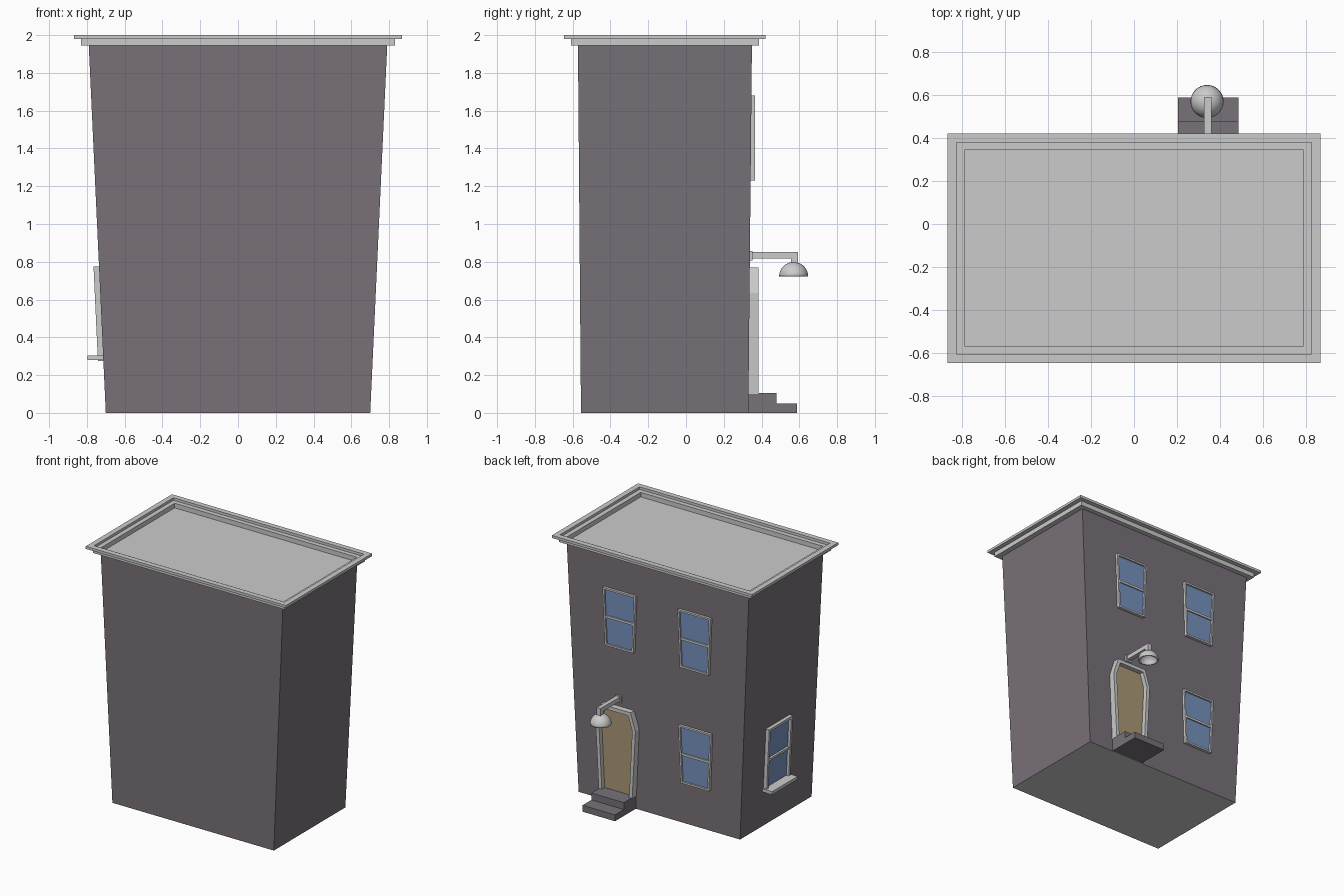
import bpy, bmesh, math
from mathutils import Vector

if "Cube" in bpy.data.objects:
    bpy.data.objects.remove(bpy.data.objects["Cube"])


def material(name, rgb):
    m = bpy.data.materials.new(name)
    m.diffuse_color = (*rgb, 1)
    m.use_nodes = True
    m.node_tree.nodes["Principled BSDF"].inputs["Base Color"].default_value = m.diffuse_color
    return m


WALL = material("wall_paint", (0.19, 0.168, 0.19))
GLASS = material("window_glass", (0.18, 0.29, 0.52))
DOOR = material("door_paint", (0.41, 0.32, 0.18))
PLAIN = material("plain_grey", (0.8, 0.8, 0.8))


def finish(name, bm, mat=None):
    bmesh.ops.recalc_face_normals(bm, faces=bm.faces)
    me = bpy.data.meshes.new(name)
    bm.to_mesh(me)
    bm.free()
    ob = bpy.data.objects.new(name, me)
    bpy.context.collection.objects.link(ob)
    if mat:
        me.materials.append(mat)
    return ob


def loft(name, loops, mat=None, ring=False):
    """Skin equal-length loops; either cap the ends or close into a ring."""
    bm = bmesh.new()
    vs = [[bm.verts.new(p) for p in lp] for lp in loops]
    n = len(vs[0])
    pairs = list(zip(vs, vs[1:])) + ([(vs[-1], vs[0])] if ring else [])
    for a, b in pairs:
        for i in range(n):
            j = (i + 1) % n
            bm.faces.new((a[i], a[j], b[j], b[i]))
    if not ring:
        bm.faces.new(vs[0])
        bm.faces.new(vs[-1])
    return finish(name, bm, mat)


def box(name, x0, x1, y0, y1, z0, z1, mat=None):
    return loft(name, [rect(x0, x1, y0, y1, z) for z in (z0, z1)], mat)


def rect(x0, x1, y0, y1, z):
    return [(x0, y0, z), (x1, y0, z), (x1, y1, z), (x0, y1, z)]


def inset(pts, d):
    """Offset a clockwise convex outline inwards by d."""
    out = []
    for i, p in enumerate(pts):
        p = Vector(p)
        e1 = (p - Vector(pts[i - 1])).normalized()
        e2 = (Vector(pts[(i + 1) % len(pts)]) - p).normalized()
        n1, n2 = Vector((e1.y, -e1.x)), Vector((e2.y, -e2.x))
        out.append(tuple(p + (n1 + n2) * d / (1 + n1.dot(n2))))
    return out


# Surface coordinates: u across, z up, w out of the wall
def back_wall(u, z, w):
    return (u, 0.33 + w, z)


def left_wall(u, z, w):
    return (-0.70 - 0.0463 * z - w, u, z)


def extrude(name, pts, place, w0, w1, mat=None):
    return loft(name, [[place(u, z, w) for u, z in pts] for w in (w0, w1)], mat)


def window(name, place, c, z0, z1, h0, h1, glass_w, front_w, border):
    outer = [(c - h0, z0), (c - h1, z1), (c + h1, z1), (c + h0, z0)]
    inner = inset(outer, border)
    loops = [(outer, -0.01), (outer, front_w), (inner, front_w), (inner, -0.01)]
    loft(name + "_frame", [[place(u, z, w) for u, z in p] for p, w in loops], ring=True)
    extrude(name + "_glass", inner, place, -0.01, glass_w, GLASS)
    m, h = (z0 + z1) / 2, (h0 + h1) / 2 - border / 2
    rail = [(c - h, m - 0.009), (c - h, m + 0.009), (c + h, m + 0.009), (c + h, m - 0.009)]
    extrude(name + "_rail", rail, place, -0.01, front_w - 0.004)


# House body, flaring towards the top
body = loft("house_walls", [rect(-0.70, 0.70, -0.556, 0.33, 0),
                            rect(-0.79, 0.79, -0.572, 0.349, 1.944)], WALL)
body.data.materials.append(PLAIN)
for f in body.data.polygons:
    if abs(f.normal.z) > 0.9:
        f.material_index = 1

# Stepped cornice around the sunken roof
steps = [(0, 1.944), (0.042, 1.944), (0.042, 1.98), (0.078, 1.98),
         (0.078, 2.0), (0.036, 2.0), (0.036, 1.98), (0, 1.98)]
loft("cornice", [rect(-0.79 - d, 0.79 + d, -0.568 - d, 0.344 + d, z) for d, z in steps], ring=True)

# Windows on the back wall
for name, x, z, g, f in (("upper_window_a", 0.325, 1.23, 0.023, 0.036),
                         ("upper_window_b", -0.325, 1.23, 0.023, 0.036),
                         ("lower_window", -0.325, 0.32, 0.013, 0.027)):
    window(name, back_wall, x, z, z + 0.45, 0.123, 0.143, g, f, 0.014)

# Side window with sill
window("side_window", left_wall, -0.085, 0.275, 0.775, 0.147, 0.147, 0.008, 0.029, 0.02)
box("side_window_sill", -0.798, -0.70, -0.243, 0.073, 0.279, 0.303)

# Door with shouldered surround
cx = 0.343
outline = [(cx - 0.145, 0.10), (cx - 0.173, 0.635), (cx - 0.13, 0.77),
           (cx + 0.13, 0.77), (cx + 0.173, 0.635), (cx + 0.145, 0.10)]
inner = inset(outline, 0.028)
inner[0], inner[-1] = (inner[0][0], 0.10), (inner[-1][0], 0.10)
extrude("door_surround", outline + inner[::-1], back_wall, -0.01, 0.054)
extrude("door", inner, back_wall, -0.01, 0.018, DOOR)

# Door steps
prof = [(0.32, 0), (0.588, 0), (0.588, 0.05), (0.478, 0.05), (0.478, 0.104), (0.32, 0.104)]
loft("door_steps", [[(x, y, z) for y, z in prof] for x in (0.204, 0.486)], WALL)

# Lamp bracket
box("lamp_plate", cx - 0.026, cx + 0.026, 0.33, 0.352, 0.806, 0.857)
arm = [(0.34, 0.818), (0.556, 0.818), (0.556, 0.79), (0.592, 0.79), (0.592, 0.852), (0.34, 0.852)]
loft("lamp_arm", [[(x, y, z) for y, z in arm] for x in (cx - 0.017, cx + 0.017)])

# Hollow domed lamp shade
bm = bmesh.new()
bmesh.ops.create_uvsphere(bm, u_segments=32, v_segments=16, radius=0.077)
bmesh.ops.delete(bm, geom=[v for v in bm.verts if v.co.z < -1e-4], context='VERTS')
shade = finish("lamp_shade", bm)
for v in shade.data.vertices:
    v.co += Vector((cx - 0.003, 0.57, 0.722))
sol = shade.modifiers.new("thickness", 'SOLIDIFY')
sol.thickness = 0.012
bpy.ops.object.select_all(action='DESELECT')
shade.select_set(True)
bpy.context.view_layer.objects.active = shade
bpy.ops.object.shade_smooth_by_angle(angle=math.radians(40))
